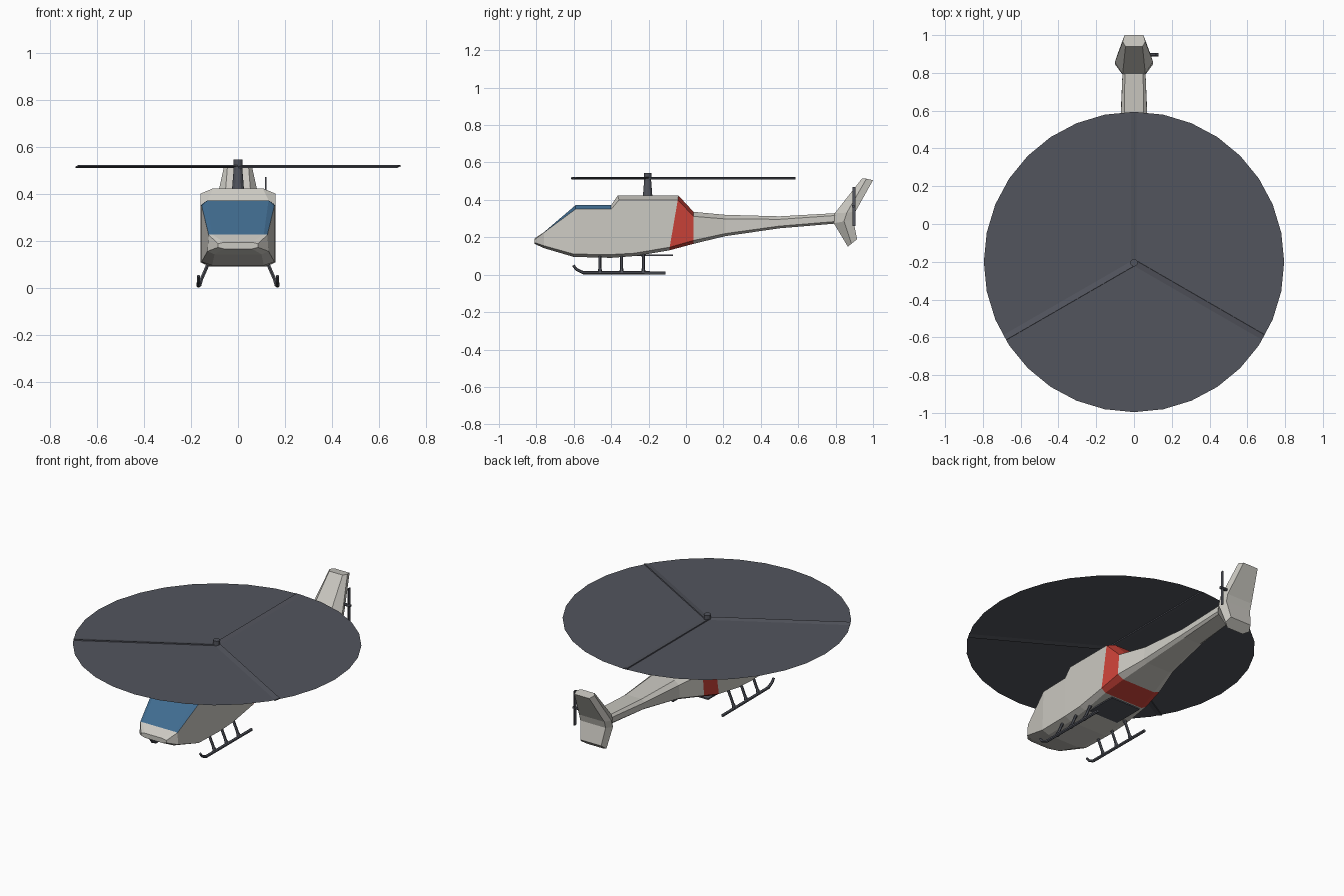
import bpy, bmesh
from math import cos, sin, pi, radians
from mathutils import Vector, Matrix

cube = bpy.data.objects.get("Cube")
if cube:
    bpy.data.objects.remove(cube, do_unlink=True)


def material(name, rgb):
    m = bpy.data.materials.new(name)
    m.use_nodes = True
    m.diffuse_color = (*rgb, 1)
    m.node_tree.nodes["Principled BSDF"].inputs["Base Color"].default_value = (*rgb, 1)
    return m


white = material("warm white", (0.60, 0.585, 0.54))
blue = material("glass blue", (0.052, 0.15, 0.28))
red = material("red band", (0.60, 0.055, 0.04))
dark = material("dark grey", (0.085, 0.09, 0.11))


def finish(name, bm, mats):
    bmesh.ops.recalc_face_normals(bm, faces=bm.faces)
    mesh = bpy.data.meshes.new(name)
    bm.to_mesh(mesh)
    bm.free()
    for m in mats:
        mesh.materials.append(m)
    obj = bpy.data.objects.new(name, mesh)
    bpy.context.collection.objects.link(obj)
    return obj


def loft(name, rings, mats, paint=None):
    """Skin a list of equal-length rings and cap both ends."""
    bm = bmesh.new()
    vr = [[bm.verts.new(p) for p in ring] for ring in rings]
    n = len(vr[0])
    for s, (a, b) in enumerate(zip(vr, vr[1:])):
        for i in range(n):
            j = (i + 1) % n
            f = bm.faces.new((a[i], a[j], b[j], b[i]))
            if paint:
                f.material_index = paint(s, i)
    bm.faces.new(vr[0])
    bm.faces.new(vr[-1])
    return finish(name, bm, mats)


def rod(name, points, radii, sides=6):
    """Tube through points lying in one plane, with a radius at each."""
    pts = [Vector(p) for p in points]
    rings = []
    for k, p in enumerate(pts):
        d = (pts[min(k + 1, len(pts) - 1)] - pts[max(k - 1, 0)]).normalized()
        u = d.cross(Vector((1, 0, 0)) if abs(d.x) < 0.9 else Vector((0, 1, 0))).normalized()
        v = d.cross(u)
        rings.append([p + radii[k] * (u * cos(t) + v * sin(t))
                      for t in (2 * pi * i / sides for i in range(sides))])
    return loft(name, rings, [dark])


def box(name, centre, size, turn=Matrix()):
    bm = bmesh.new()
    bmesh.ops.create_cube(bm, size=1, matrix=Matrix.Translation(centre) @ turn @ Matrix.Diagonal((*size, 1)))
    return finish(name, bm, [dark])


# Fuselage and boom: (top y, bottom y), then (half width, z) from belly to roof
stations = [
    (-0.81, -0.81, (0.06, 0.165), (0.085, 0.172), (0.085, 0.187), (0.06, 0.193)),
    (-0.76, -0.76, (0.10, 0.142), (0.13, 0.155), (0.125, 0.225), (0.11, 0.227)),
    (-0.59, -0.60, (0.11, 0.095), (0.155, 0.11), (0.155, 0.35), (0.13, 0.372)),
    (-0.40, -0.40, (0.12, 0.09), (0.16, 0.108), (0.16, 0.35), (0.13, 0.372)),
    (-0.365, -0.27, (0.125, 0.1), (0.16, 0.115), (0.16, 0.40), (0.105, 0.423)),
    (-0.04, -0.09, (0.13, 0.13), (0.16, 0.147), (0.16, 0.40), (0.105, 0.423)),
    (0.04, 0.04, (0.11, 0.165), (0.15, 0.183), (0.14, 0.312), (0.09, 0.336)),
    (0.21, 0.21, (0.08, 0.206), (0.105, 0.22), (0.10, 0.298), (0.07, 0.32)),
    (0.50, 0.50, (0.055, 0.248), (0.074, 0.26), (0.072, 0.296), (0.052, 0.312)),
    (0.82, 0.82, (0.05, 0.275), (0.06, 0.286), (0.06, 0.318), (0.048, 0.33)),
]
hull = []
for top_y, low_y, *half in stations:
    low, high = half[0][1], half[-1][1]
    side = [(x, low_y + (top_y - low_y) * (z - low) / (high - low), z) for x, z in half]
    hull.append(side + [(-x, y, z) for x, y, z in reversed(side)])


def hull_colour(segment, face):
    if segment in (1, 2) and face in (2, 3, 4):
        return 1
    return 2 if segment == 5 else 0


loft("fuselage", hull, [white, blue, red], hull_colour)

# Thick swept tail fin: front, widest and back edges at each level
fin = []
levels = [
    ((0.865, 0.150, 0.055), (0.885, 0.166, 0.085), (0.915, 0.190, 0.07)),
    ((0.790, 0.275, 0.06), (0.845, 0.285, 0.10), (0.893, 0.295, 0.085)),
    ((0.795, 0.328, 0.06), (0.86, 0.332, 0.10), (0.905, 0.336, 0.085)),
    ((0.940, 0.513, 0.045), (0.965, 0.513, 0.06), (1.0, 0.505, 0.05)),
]
for level in levels:
    side = [(x, y, z) for y, z, x in level]
    fin.append(side + [(-x, y, z) for x, y, z in reversed(side)])
loft("tail_fin", fin, [white])

# Main rotor: mast, swept disc and three pitched blades
hub_y, rotor_z, radius = -0.205, 0.516, 0.795
rod("rotor_mast", [(0, hub_y, 0.41), (0, hub_y, 0.50), (0, hub_y, 0.545)], [0.026, 0.019, 0.02], 12)
bm = bmesh.new()
bmesh.ops.create_circle(bm, cap_ends=True, segments=32, radius=radius,
                        matrix=Matrix.Translation((0, hub_y + 0.004, rotor_z)))
finish("rotor_disc", bm, [dark])
for k in range(3):
    turn = Matrix.Rotation(pi / 2 + k * 2 * pi / 3, 4, "Z")
    centre = Vector((0, hub_y, rotor_z)) + turn @ Vector((radius / 2, 0, 0))
    box(f"rotor_blade_{k + 1}", centre, (radius - 0.01, 0.032, 0.006),
        turn @ Matrix.Rotation(radians(12), 4, "X"))

# Tail rotor on the left of the fin
rod("tail_rotor_shaft", [(0.07, 0.895, 0.365), (0.13, 0.895, 0.365)], [0.009, 0.009], 8)
box("tail_rotor_blade", (0.118, 0.897, 0.365), (0.006, 0.016, 0.21))

# Landing gear: belly plate, runners and struts
box("belly_plate", (0, -0.27, 0.105), (0.2, 0.40, 0.008))
for name, s in (("left", 1), ("right", -1)):
    x = 0.168 * s
    rod(f"{name}_skid", [(x, -0.603, 0.05), (x, -0.585, 0.028), (x, -0.55, 0.011), (x, -0.11, 0.009)],
        [0.007, 0.008, 0.009, 0.009])
    for k in range(3):
        y = -0.46 + 0.116 * k
        rod(f"{name}_strut_{k + 1}",
            [(0.115 * s, y, 0.125), (0.132 * s, y, 0.09), (0.156 * s, y, 0.035), (0.167 * s, y, 0.01)],
            [0.012, 0.008, 0.008, 0.013])
